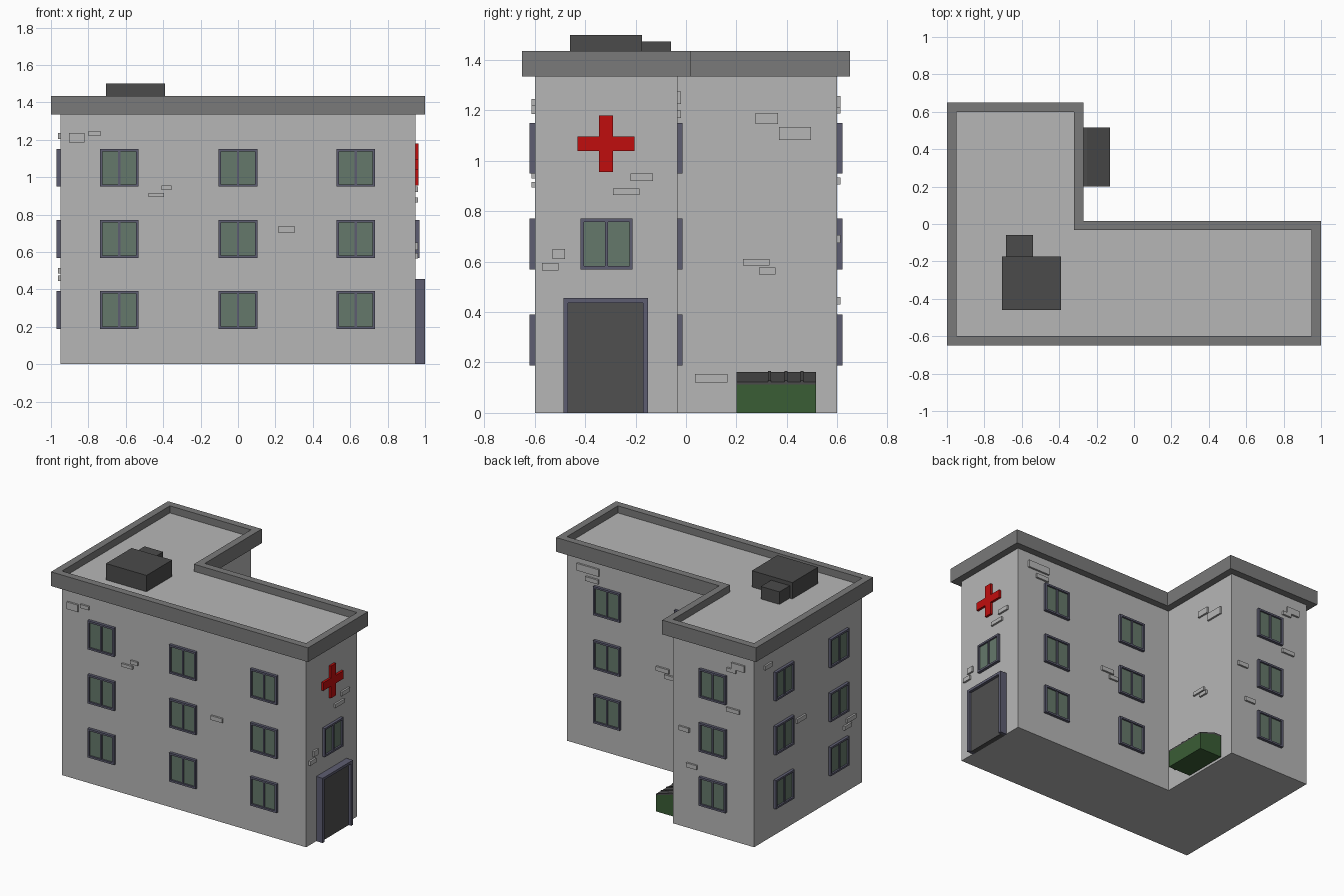
import bpy, bmesh

if "Cube" in bpy.data.objects:
    bpy.data.objects.remove(bpy.data.objects["Cube"])


def material(name, r, g, b):
    m = bpy.data.materials.new(name)
    m.diffuse_color = (r, g, b, 1)
    m.use_nodes = True
    m.node_tree.nodes["Principled BSDF"].inputs["Base Color"].default_value = m.diffuse_color
    return m


WALL = material("wall_grey", 0.47, 0.47, 0.47)
TRIM = material("trim_grey", 0.195, 0.195, 0.195)
DARK = material("dark_grey", 0.07, 0.07, 0.07)
DOOR = material("door_grey", 0.08, 0.08, 0.08)
FRAME = material("frame_purple_grey", 0.11, 0.11, 0.165)
GLASS = material("glass_green", 0.13, 0.19, 0.145)
RED = material("cross_red", 0.53, 0.004, 0.004)
GREEN = material("bin_green", 0.042, 0.11, 0.036)


def finish(name, bm, mat):
    bmesh.ops.recalc_face_normals(bm, faces=bm.faces[:])
    me = bpy.data.meshes.new(name)
    bm.to_mesh(me)
    bm.free()
    me.materials.append(mat)
    ob = bpy.data.objects.new(name, me)
    bpy.context.collection.objects.link(ob)
    return ob


def boxes(name, mat, items):
    """One object out of boxes given as (x0, x1, y0, y1, z0, z1)."""
    bm = bmesh.new()
    for x0, x1, y0, y1, z0, z1 in items:
        vs = bmesh.ops.create_cube(bm, size=1)["verts"]
        for v in vs:
            v.co.x = x1 if v.co.x > 0 else x0
            v.co.y = y1 if v.co.y > 0 else y0
            v.co.z = z1 if v.co.z > 0 else z0
    return finish(name, bm, mat)


def prism(name, mat, profile, axis, a, b):
    """Extrude a 2D profile along z (axis 2) or y (axis 1)."""
    bm = bmesh.new()
    place = (lambda p, t: (p[0], p[1], t)) if axis == 2 else (lambda p, t: (p[0], t, p[1]))
    lo = [bm.verts.new(place(p, a)) for p in profile]
    hi = [bm.verts.new(place(p, b)) for p in profile]
    bm.faces.new(lo)
    bm.faces.new(hi)
    n = len(lo)
    for i in range(n):
        j = (i + 1) % n
        bm.faces.new((lo[i], lo[j], hi[j], hi[i]))
    return finish(name, bm, mat)


# L-shaped body, its top is the roof deck
XI, YI = -0.32, -0.033


def outline(d):
    return [(-0.95 - d, -0.6 - d), (0.95 + d, -0.6 - d), (0.95 + d, YI + d),
            (XI + d, YI + d), (XI + d, 0.6 + d), (-0.95 - d, 0.6 + d)]


prism("building_body", WALL, outline(0), 2, 0, 1.385)

# Parapet ring around the roof
bm = bmesh.new()
rings = [[bm.verts.new((x, y, z)) for x, y in outline(d)]
         for d, z in ((0, 1.335), (0.05, 1.335), (0.05, 1.435), (0, 1.435))]
for k in range(4):
    a, b = rings[k], rings[(k + 1) % 4]
    for i in range(6):
        j = (i + 1) % 6
        bm.faces.new((a[i], a[j], b[j], b[i]))
finish("roof_parapet", bm, TRIM)

# Walls as (axis, position, outward sign)
FRONT, BACK, COURT = ("y", -0.6, -1), ("y", 0.6, 1), ("y", YI, 1)
LEFT, RIGHT, INNER = ("x", -0.95, -1), ("x", 0.95, 1), ("x", XI, 1)


def on_wall(wall, u0, u1, z0, z1, depth):
    axis, pos, s = wall
    a, b = sorted((pos - s * 0.005, pos + s * depth))
    return (u0, u1, a, b, z0, z1) if axis == "y" else (a, b, u0, u1, z0, z1)


# Windows: glass plates inside raised frames with a mullion
C = (-0.635, 0, 0.63)
ROWS = (0.29, 0.67, 1.05)
places = [(w, u, z) for w, cols in ((FRONT, C), (COURT, C[1:]), (BACK, C[:1]), (LEFT, (0.28, -0.33)))
          for u in cols for z in ROWS]
places.append((RIGHT, -0.315, 0.67))
frames, panes = [], []
W, H, T = 0.103, 0.101, 0.013
for w, u, z in places:
    for s in (-1, 1):
        e = sorted((s * W, s * (W - T)))
        frames.append(on_wall(w, u + e[0], u + e[1], z - H, z + H, 0.02))
        e = sorted((s * H, s * (H - T)))
        frames.append(on_wall(w, u - W + T, u + W - T, z + e[0], z + e[1], 0.02))
    frames.append(on_wall(w, u - 0.006, u + 0.006, z - H + T, z + H - T, 0.016))
    panes.append(on_wall(w, u - W + T, u + W - T, z - H + T, z + H - T, 0.008))
boxes("window_frames", FRAME, frames)
boxes("window_panes", GLASS, panes)

# Entrance door with a deep surround
boxes("door_surround", FRAME, [on_wall(RIGHT, -0.487, -0.468, 0, 0.455, 0.05),
                               on_wall(RIGHT, -0.17, -0.15, 0, 0.455, 0.05),
                               on_wall(RIGHT, -0.468, -0.17, 0.437, 0.455, 0.05)])
boxes("door_panel", DOOR, [on_wall(RIGHT, -0.468, -0.17, 0, 0.437, 0.03)])

# Red cross sign
prism_c, prism_z, A, B = -0.318, 1.068, 0.113, 0.028
boxes("cross_sign", RED, [
    on_wall(RIGHT, prism_c - B, prism_c + B, prism_z - A, prism_z + A, 0.016),
    on_wall(RIGHT, prism_c - A, prism_c - B, prism_z - B, prism_z + B, 0.016),
    on_wall(RIGHT, prism_c + B, prism_c + A, prism_z - B, prism_z + B, 0.016)])

# Loose raised bricks: wall, centre, height, width, thickness
bricks = [
    (FRONT, -0.862, 1.21, 0.085, 0.05), (FRONT, -0.768, 1.233, 0.065, 0.025),
    (FRONT, -0.437, 0.905, 0.085, 0.022), (FRONT, -0.382, 0.943, 0.055, 0.025),
    (FRONT, 0.26, 0.72, 0.09, 0.03),
    (INNER, 0.32, 1.168, 0.09, 0.043), (INNER, 0.433, 1.109, 0.127, 0.052),
    (INNER, 0.278, 0.598, 0.105, 0.026), (INNER, 0.322, 0.563, 0.065, 0.026),
    (INNER, 0.1, 0.138, 0.13, 0.033),
    (RIGHT, -0.175, 0.935, 0.09, 0.03), (RIGHT, -0.238, 0.877, 0.105, 0.026),
    (RIGHT, -0.505, 0.63, 0.05, 0.04), (RIGHT, -0.538, 0.58, 0.065, 0.03),
    (BACK, -0.83, 1.235, 0.1, 0.045), (BACK, -0.78, 1.2, 0.07, 0.025),
    (BACK, -0.79, 0.92, 0.1, 0.028), (BACK, -0.41, 0.69, 0.08, 0.03),
    (BACK, -0.47, 0.445, 0.08, 0.03),
    (COURT, 0.78, 1.25, 0.17, 0.05), (COURT, 0.75, 1.185, 0.1, 0.03),
    (COURT, 0.2, 0.7, 0.1, 0.03), (COURT, 0.15, 0.66, 0.07, 0.028),
    (LEFT, 0.085, 0.71, 0.1, 0.03), (LEFT, -0.47, 0.5, 0.1, 0.03),
    (LEFT, -0.43, 0.46, 0.08, 0.028), (LEFT, 0.45, 1.22, 0.08, 0.03),
]
boxes("raised_bricks", WALL, [on_wall(w, u - a / 2, u + a / 2, z - h / 2, z + h / 2, 0.013)
                              for w, u, z, a, h in bricks])

# Rooftop ventilation unit
boxes("roof_unit", DARK, [(-0.705, -0.39, -0.46, -0.175, 1.38, 1.5),
                          (-0.685, -0.54, -0.175, -0.06, 1.38, 1.473)])

# Waste bin with sloped, ribbed lid
X0, X1, Y0, Y1 = -0.3, -0.127, 0.2, 0.515
prism("bin_body", GREEN, [(X0, 0), (X1, 0), (X1, 0.113), (-0.25, 0.15), (X0, 0.15)], 1, Y0, Y1)
prism("bin_lid", DARK, [(X1, 0.113), (X1, 0.123), (-0.25, 0.162), (X0, 0.162),
                        (X0, 0.15), (-0.25, 0.15)], 1, Y0, Y1)
for i, y in enumerate((0.332, 0.396, 0.46)):
    prism(f"bin_lid_rib_{i + 1}", DARK, [(X1, 0.12), (X1, 0.128), (-0.25, 0.167), (-0.25, 0.16)],
          1, y - 0.006, y + 0.006)
